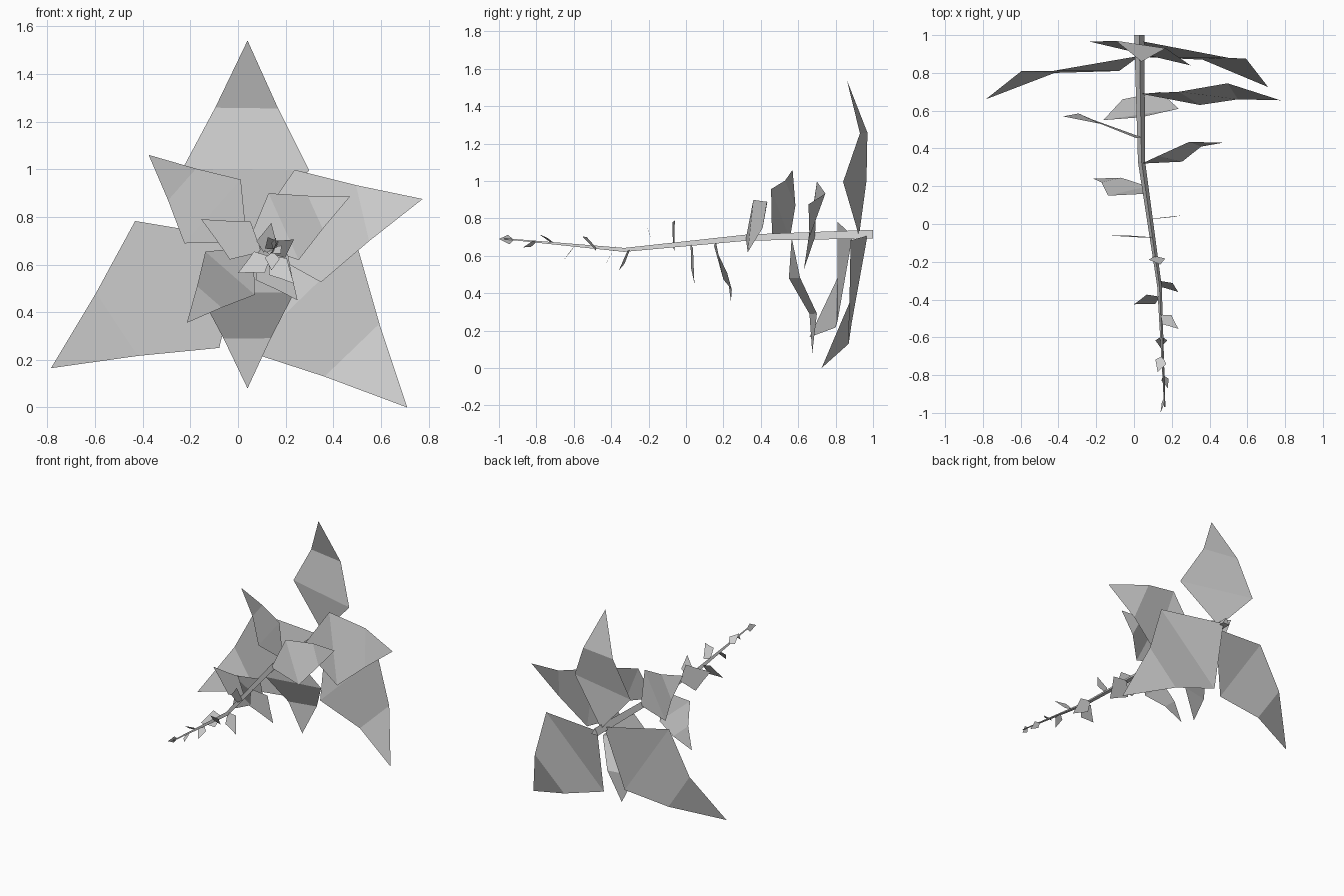
import bpy, bmesh, math
from mathutils import Vector

if "Cube" in bpy.data.objects:
    bpy.data.objects.remove(bpy.data.objects["Cube"])

# Stem centre line: x, y, z, radius
STEM = [(0.028, 1.0, 0.708, 0.031), (0.04, 0.33, 0.692, 0.022),
        (0.135, -0.33, 0.628, 0.014), (0.163, -0.97, 0.69, 0.004)]


def make_object(name, bm):
    me = bpy.data.meshes.new(name)
    bm.to_mesh(me)
    bm.free()
    ob = bpy.data.objects.new(name, me)
    bpy.context.collection.objects.link(ob)
    return ob


def stem_at(y):
    for a, b in zip(STEM, STEM[1:]):
        if y >= b[1] or b is STEM[-1]:
            t = (y - a[1]) / (b[1] - a[1])
            return Vector(a[:3]).lerp(Vector(b[:3]), t)


# Stem: tapered three-sided tube
bm = bmesh.new()
rings = []
for x, y, z, r in STEM:
    rings.append([bm.verts.new((x + r * math.cos(a), y, z + r * math.sin(a)))
                  for a in (math.radians(90 + 120 * i) for i in range(3))])
for a, b in zip(rings, rings[1:]):
    for i in range(3):
        j = (i + 1) % 3
        bm.faces.new((a[i], a[j], b[j], b[i]))
bm.faces.new(rings[0])
bm.faces.new(rings[-1][::-1])
bmesh.ops.recalc_face_normals(bm, faces=bm.faces)
make_object("stem", bm)


def leaf(name, base_y, tip, depths=None, twist=0.0):
    """Kite-like blade: base, wide pair, narrow pair, tip.
    depths gives the y of the left/right points of both pairs;
    without it the blade is flat and tilted by twist."""
    base, tip = stem_at(base_y), Vector(tip)
    d = tip - base
    side = Vector((-d.z, 0, d.x)).normalized() * d.length
    bm = bmesh.new()
    pts = [base]
    for k, (t, w) in enumerate(((0.35, 0.318), (0.66, 0.158))):
        for s, sign in enumerate((1, -1)):
            p = base + d * t + side * w * sign
            if depths:
                p.y = depths[2 * k + s]
            else:
                p.y += twist * d.length * sign * w / 0.318
            pts.append(p)
    pts.append(tip)
    v = [bm.verts.new(p) for p in pts]
    bm.faces.new((v[0], v[2], v[1]))
    bm.faces.new((v[1], v[2], v[4], v[3]))
    bm.faces.new((v[3], v[4], v[5]))
    make_object(name, bm)


# Large leaves with individual bend and twist
LARGE = [
    (0.97, (0.71, 0.725, 0.0), (0.88, 0.885, 0.875, 0.87)),
    (0.925, (0.04, 0.86, 1.54), (0.965, 0.84, 0.97, 0.93)),
    (0.89, (-0.785, 0.66, 0.165), (0.81, 0.81, 0.80, 0.81)),
    (0.69, (0.775, 0.655, 0.875), (0.70, 0.63, 0.745, 0.66)),
    (0.565, (0.04, 0.675, 0.08), (0.61, 0.55, 0.70, 0.66)),
    (0.46, (-0.375, 0.57, 1.06), (0.555, 0.455, 0.585, 0.53)),
    (0.32, (0.47, 0.43, 0.885), (0.36, 0.33, 0.435, 0.41)),
    (0.16, (-0.215, 0.24, 0.355), (0.20, 0.15, 0.245, 0.22)),
]
for i, row in enumerate(LARGE):
    leaf(f"large_leaf_{i + 1}", *row)

# Small leaves toward the stem end: base y, tip, twist
SMALL = [
    (0.025, (0.25, 0.045, 0.45), 0.02), (-0.07, (-0.155, -0.06, 0.79), 0.02),
    (-0.17, (0.14, -0.215, 0.775), -0.02), (-0.3, (0.235, -0.36, 0.52), 0.05),
    (-0.385, (0.0, -0.425, 0.565), -0.16), (-0.48, (0.235, -0.555, 0.705), -0.18),
    (-0.595, (0.14, -0.655, 0.575), 0.0), (-0.7, (0.125, -0.785, 0.715), 0.12),
    (-0.8, (0.18, -0.87, 0.645), 0.06), (-0.92, (0.14, -1.0, 0.69), 0.06),
]
for i, (base_y, tip, twist) in enumerate(SMALL):
    leaf(f"small_leaf_{i + 1}", base_y, tip, twist=twist)
